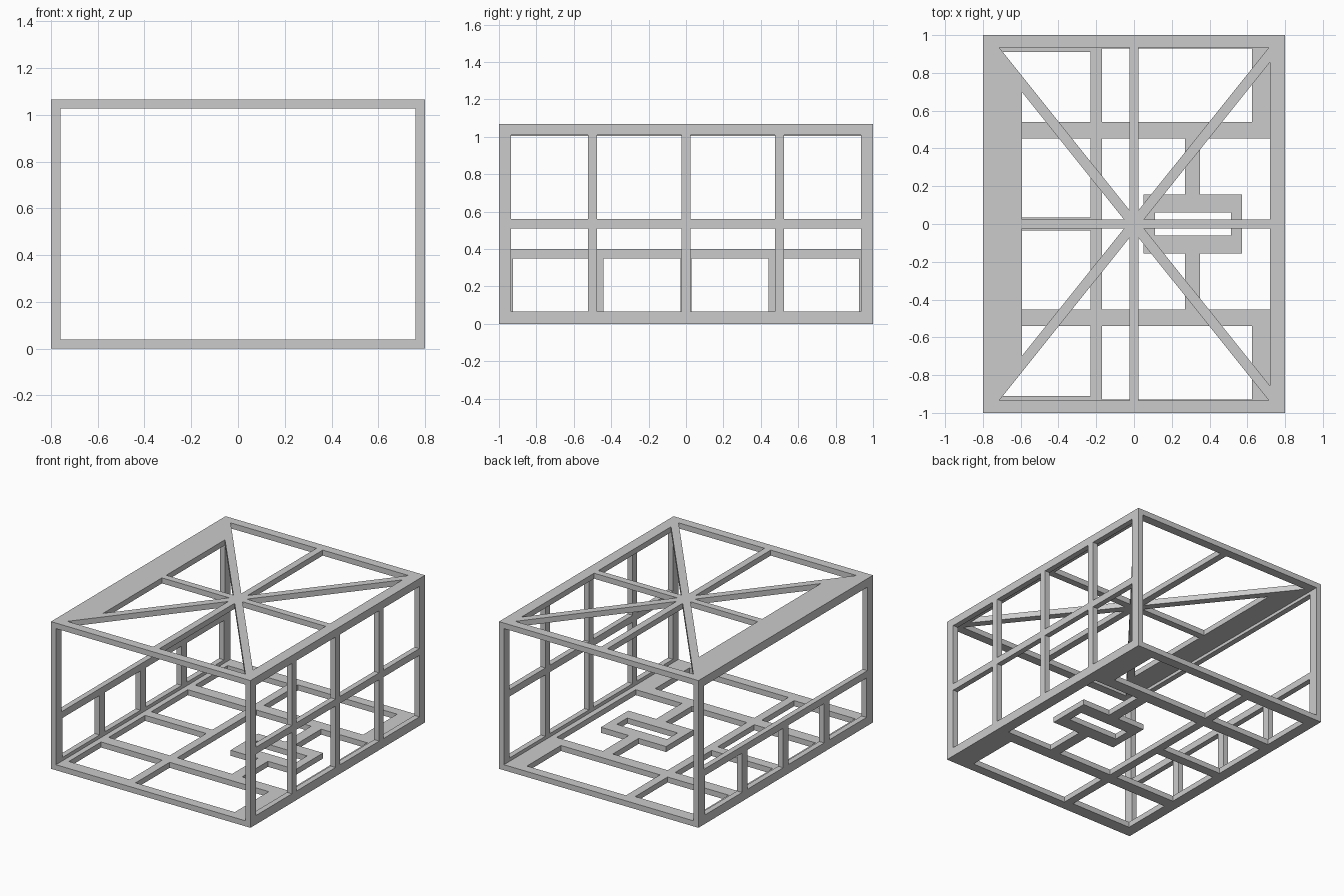
import bpy, bmesh
from math import pi
from mathutils import Euler, Matrix, Vector

cube = bpy.data.objects.get("Cube")
if cube:
    bpy.data.objects.remove(cube, do_unlink=True)

grey = bpy.data.materials.new("mid grey")
grey.use_nodes = True
GREY = (0.6, 0.6, 0.6, 1)
grey.diffuse_color = GREY
grey.node_tree.nodes["Principled BSDF"].inputs["Base Color"].default_value = GREY

T = 0.04      # panel thickness
H = 1.067     # overall height
W = 0.8       # half width
WALL = Euler((pi / 2, 0, pi / 2))


def rect(x0, x1, y0, y1):
    return [(x0, y0), (x1, y0), (x1, y1), (x0, y1)]


def flip(poly, sx, sy):
    return [(x * sx, y * sy) for x, y in poly]


def both(polys, sx, sy):
    """The openings together with their mirror images."""
    return polys + [flip(p, sx, sy) for p in polys]


def panel(name, outline, holes, location, rotation=Euler()):
    """A flat board with openings, made from a filled and extruded curve."""
    curve = bpy.data.curves.new(name + "_profile", 'CURVE')
    curve.dimensions = '2D'
    curve.fill_mode = 'BOTH'
    curve.extrude = T / 2
    for poly in [outline] + holes:
        spline = curve.splines.new('POLY')
        spline.points.add(len(poly) - 1)
        for point, (x, y) in zip(spline.points, poly):
            point.co = (x, y, 0, 1)
        spline.use_cyclic_u = True
    temp = bpy.data.objects.new(name + "_temp", curve)
    bpy.context.collection.objects.link(temp)
    bpy.context.view_layer.update()
    deps = bpy.context.evaluated_depsgraph_get()
    mesh = bpy.data.meshes.new_from_object(temp.evaluated_get(deps))
    bpy.data.objects.remove(temp, do_unlink=True)
    bpy.data.curves.remove(curve)

    bm = bmesh.new()
    bm.from_mesh(mesh)
    bmesh.ops.remove_doubles(bm, verts=bm.verts, dist=0.0005)
    bmesh.ops.transform(bm, verts=bm.verts,
                        matrix=Matrix.Translation(Vector(location)) @ rotation.to_matrix().to_4x4())
    bmesh.ops.recalc_face_normals(bm, faces=bm.faces)
    for face in bm.faces:
        face.smooth = False
        face.material_index = 0
    bm.to_mesh(mesh)
    bm.free()
    mesh.name = name
    mesh.materials.clear()
    mesh.materials.append(grey)
    bpy.context.collection.objects.link(bpy.data.objects.new(name, mesh))


plan = rect(-W, W, -1, 1)

# Roof: rim, wide strip on one side, cross bars and diagonal braces
end_bay = [(-0.714, 0.935), (-0.025, 0.935), (-0.025, 0.074)]
roof_holes = both([
    end_bay,
    flip(end_bay, -1, 1),
    [(-0.593, 0.698), (-0.593, 0.025), (-0.054, 0.025)],
    [(0.72, 0.857), (0.72, 0.025), (0.054, 0.025)],
], 1, -1)
panel("roof_frame", plan, roof_holes, (0, 0, H - T / 2))

# Floor: joists, corner plates and the small ring held by two stems
floor_holes = both([
    rect(-0.72, -0.23, 0.54, 0.91),
    rect(-0.17, 0.625, 0.54, 0.93),
    rect(-0.72, -0.23, 0.035, 0.453),
], 1, -1)
inner = [(-0.17, 0.453), (0.27, 0.453), (0.27, 0.157), (0.05, 0.157)]
outer = [(0.72, 0.453), (0.35, 0.453), (0.35, 0.157), (0.573, 0.157)]
for half in (inner, outer):
    floor_holes.append(half + flip(half, 1, -1)[::-1])
floor_holes.append(rect(0.11, 0.513, -0.06, 0.06))
panel("floor_frame", plan, floor_holes, (0, 0, T / 2))

# Left wall: full-height posts with a middle rail
wall = rect(-1, 1, T, H - T)
left_holes = both([rect(y0, y1, z0, z1)
                   for y0, y1 in ((0.025, 0.475), (0.525, 0.935))
                   for z0, z1 in ((0.065, 0.51), (0.56, 1.01))], -1, 1)
panel("left_wall_frame", wall, left_holes, (W - T / 2, 0, 0), WALL)

# Right wall: low railing with one large opening above
right_holes = both([rect(y0, y1, 0.065, 0.35)
                    for y0, y1 in ((0.03, 0.44), (0.5, 0.925))], -1, 1)
right_holes.append(rect(-0.935, 0.935, 0.4, 1.005))
panel("right_wall_frame", wall, right_holes, (T / 2 - W, 0, 0), WALL)
